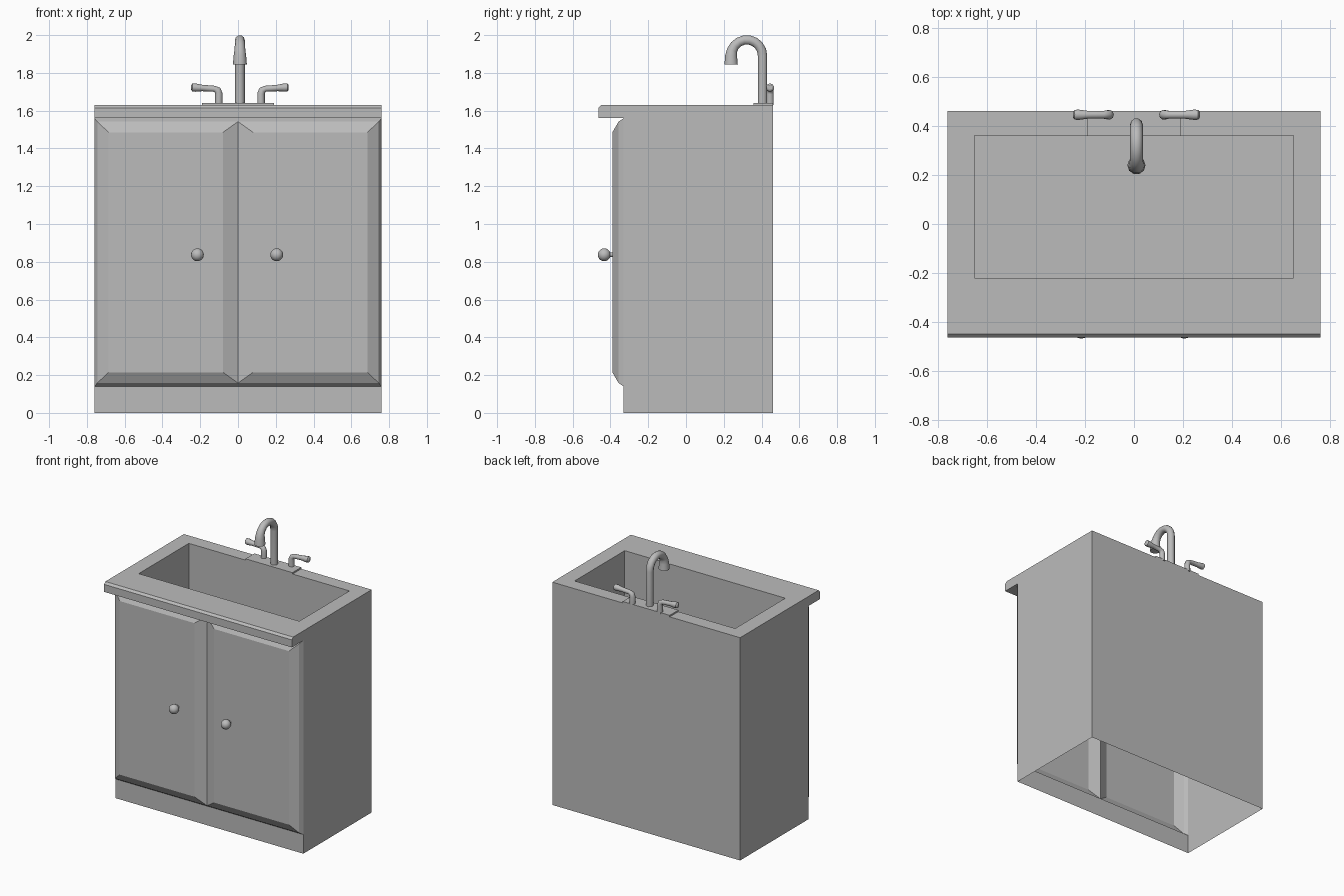
import bpy
import bmesh
import math
from mathutils import Matrix

cube = bpy.data.objects.get("Cube")
if cube:
    bpy.data.objects.remove(cube, do_unlink=True)

grey = bpy.data.materials.new("plain_grey")
grey.use_nodes = True
tone = (0.5, 0.5, 0.5, 1)
grey.diffuse_color = tone
grey.node_tree.nodes["Principled BSDF"].inputs["Base Color"].default_value = tone

W = 0.76        # half width
FRONT = -0.33   # cabinet front
BACK = 0.46
TOP = 1.63      # counter height
UNDER = 1.56    # underside of the counter overhang
KICK = 0.14     # top of the kick board


def finish(name, bm, smooth=False):
    bmesh.ops.remove_doubles(bm, verts=bm.verts, dist=0.0005)
    bmesh.ops.recalc_face_normals(bm, faces=bm.faces)
    mesh = bpy.data.meshes.new(name)
    bm.to_mesh(mesh)
    bm.free()
    obj = bpy.data.objects.new(name, mesh)
    bpy.context.collection.objects.link(obj)
    mesh.materials.append(grey)
    if smooth:
        shade(obj)
    return obj


def shade(obj):
    bpy.ops.object.select_all(action='DESELECT')
    obj.select_set(True)
    bpy.context.view_layer.objects.active = obj
    bpy.ops.object.shade_smooth_by_angle(angle=math.radians(50))


def face(bm, points):
    return bm.faces.new([bm.verts.new(p) for p in points])


def rect_ring(x0, x1, y0, y1, z):
    return [(x0, y0, z), (x1, y0, z), (x1, y1, z), (x0, y1, z)]


def bridge(bm, a, b):
    n = len(a)
    for i in range(n):
        j = (i + 1) % n
        face(bm, [a[i], a[j], b[j], b[i]])


def tube(name, points, radii, resolution=3):
    curve = bpy.data.curves.new(name, 'CURVE')
    curve.dimensions = '3D'
    curve.bevel_depth = 1
    curve.bevel_resolution = resolution
    curve.use_fill_caps = True
    spline = curve.splines.new('POLY')
    spline.points.add(len(points) - 1)
    for pt, co, r in zip(spline.points, points, radii):
        pt.co = (*co, 1)
        pt.radius = r
    obj = bpy.data.objects.new(name, curve)
    bpy.context.collection.objects.link(obj)
    bpy.ops.object.select_all(action='DESELECT')
    obj.select_set(True)
    bpy.context.view_layer.objects.active = obj
    bpy.ops.object.convert(target='MESH')
    obj = bpy.context.view_layer.objects.active
    obj.data.materials.clear()
    obj.data.materials.append(grey)
    shade(obj)


# Cabinet shell with counter and basin, open underneath
bm = bmesh.new()
profile = [(BACK, TOP), (BACK, 0), (FRONT, 0), (FRONT, KICK), (FRONT, UNDER),
           (-0.463, UNDER), (-0.463, 1.615), (-0.448, TOP)]
for x in (-W, W):
    face(bm, [(x, y, z) for y, z in profile])
for i, (a, b) in enumerate(zip(profile, profile[1:])):
    if i not in (1, 3):   # open base, and the doorway
        face(bm, [(-W, *a), (W, *a), (W, *b), (-W, *b)])
rim = rect_ring(-0.65, 0.65, -0.22, 0.36, TOP)
floor = rect_ring(-0.65, 0.65, -0.22, 0.36, 1.15)
bridge(bm, rect_ring(-W, W, -0.448, BACK, TOP), rim)
bridge(bm, rim, floor)
face(bm, floor)
finish("cabinet_body", bm)

# Doors: raised panels with a two-step bevel, sharing a centre valley
for side, word in ((-1, "right"), (1, "left")):
    bm = bmesh.new()

    def door_ring(x0, x1, margin, y_in, y_out):
        lo, hi = KICK + margin, UNDER - margin
        return [(side * x0, y_in, lo), (side * x1, y_out, lo),
                (side * x1, y_out, hi), (side * x0, y_in, hi)]

    panel = door_ring(0.08, 0.685, 0.075, -0.39, -0.39)
    middle = door_ring(0, 0.745, 0.018, -0.357, -0.357)
    edge = door_ring(0, W, 0, FRONT, FRONT)
    face(bm, panel)
    bridge(bm, panel, middle)
    for i in range(3):
        face(bm, [middle[i], middle[i + 1], edge[i + 1], edge[i]])
    door = finish(word + "_door", bm)
    if sum(p.normal.y * p.area for p in door.data.polygons) > 0:
        door.data.flip_normals()

    # Round knob on a short neck
    kx = side * 0.21 - 0.005
    bm = bmesh.new()
    bmesh.ops.create_uvsphere(bm, u_segments=16, v_segments=10, radius=0.034,
                              matrix=Matrix.Translation((kx, -0.433, 0.837)))
    finish(word + "_knob", bm, True)
    tube(word + "_knob_neck", [(kx, -0.41, 0.837), (kx, -0.388, 0.837)], [0.012] * 2, 2)

    # Tap handle: upright stem, elbow and a lever thickening to its tip
    def at(dx, z):
        return (0.01 + side * dx, 0.445, z)
    tube(word + "_tap_handle",
         [at(0.112, TOP), at(0.112, 1.69), at(0.118, 1.708), at(0.135, 1.716),
          at(0.2, 1.72), at(0.235, 1.722), at(0.252, 1.723), at(0.258, 1.723)],
         [0.02, 0.02, 0.019, 0.016, 0.017, 0.022, 0.021, 0.012])

# Drain: flat flange with a shallow cup
bm = bmesh.new()
rings = []
for r, z in ((0.085, 1.151), (0.085, 1.155), (0.053, 1.155), (0.053, 1.152)):
    rings.append([(r * math.cos(a), 0.07 + r * math.sin(a), z)
                  for a in (math.tau * k / 20 for k in range(20))])
for a, b in zip(rings, rings[1:]):
    bridge(bm, a, b)
face(bm, rings[-1])
finish("drain", bm)

# Tap base plate
bm = bmesh.new()
bmesh.ops.create_cube(bm, size=1, matrix=Matrix.Translation((0, 0.409, TOP + 0.004))
                      @ Matrix.Diagonal((0.38, 0.102, 0.014, 1)))
finish("tap_base_plate", bm)

# Gooseneck spout with a flared nozzle
path = [(0.01, 0.405, TOP)]
for k in range(10):
    a = math.pi * k / 9
    path.append((0.01, 0.322 + 0.083 * math.cos(a), 1.892 + 0.083 * math.sin(a)))
path.append((0.01, 0.239, 1.845))
tube("spout", path, [0.026] * 8 + [0.027, 0.029, 0.033, 0.037])
